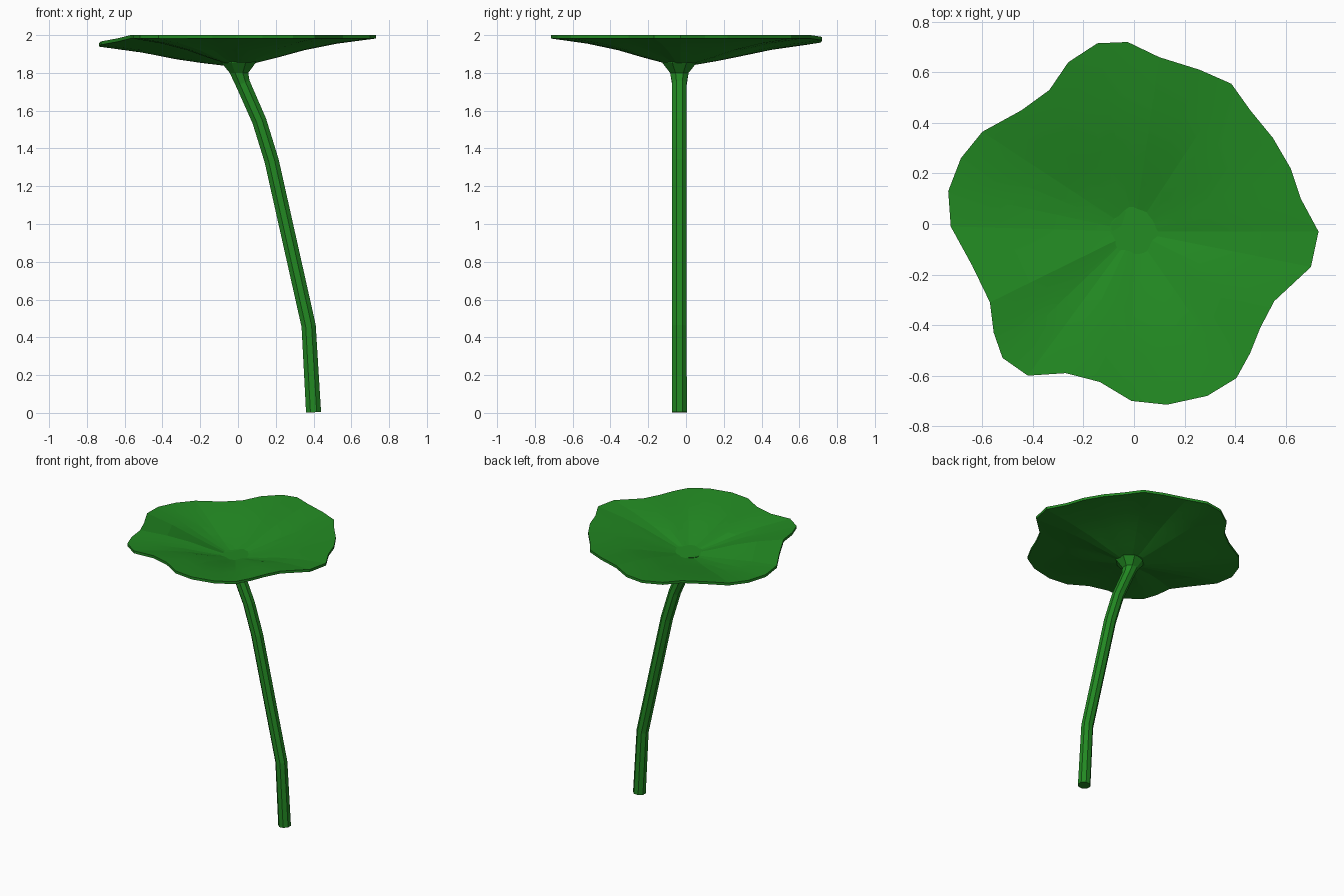
import bpy
import bmesh
import math
from mathutils import Vector

default_cube = bpy.data.objects.get("Cube")
if default_cube:
    bpy.data.objects.remove(default_cube, do_unlink=True)


def make_material(name, colour):
    material = bpy.data.materials.new(name)
    material.use_nodes = True
    material.diffuse_color = colour
    material.node_tree.nodes["Principled BSDF"].inputs["Base Color"].default_value = colour
    return material


def bridge(bm, lower, upper):
    """Join two vertex rings of equal length with quads."""
    count = len(lower)
    for i in range(count):
        j = (i + 1) % count
        bm.faces.new((lower[i], lower[j], upper[j], upper[i]))


def finish(bm, name, material):
    bmesh.ops.recalc_face_normals(bm, faces=bm.faces[:])
    mesh = bpy.data.meshes.new(name)
    bm.to_mesh(mesh)
    bm.free()
    mesh.materials.append(material)
    obj = bpy.data.objects.new(name, mesh)
    bpy.context.collection.objects.link(obj)
    return obj


green = make_material("leaf green", (0.016, 0.25, 0.016, 1))
CENTRE = Vector((0, -0.03))

# Wavy leaf outline, counter-clockwise from the left tip
OUTLINE = [
    (.73, -.03), (.66, .1), (.62, .22), (.55, .34), (.46, .45), (.385, .555),
    (.26, .61), (.1, .66), (-.025, .72), (-.145, .715), (-.26, .64),
    (-.335, .53), (-.445, .45), (-.6, .365), (-.685, .26), (-.735, .13),
    (-.725, -.01), (-.64, -.165), (-.57, -.31), (-.555, -.43), (-.52, -.53),
    (-.42, -.6), (-.27, -.59), (-.135, -.625), (-.01, -.7), (.13, -.715),
    (.29, -.68), (.405, -.61), (.46, -.51), (.5, -.41), (.555, -.305), (.7, -.17),
]

# Shallow bowl: fraction of the way to the rim, underside height
BOWL = [(.13, 1.853), (.28, 1.88), (.48, 1.92), (.72, 1.955), (1, 1.982)]
THICKNESS = 0.018


def droop(offset, fraction):
    """Lower the back right part of the rim."""
    angle = math.atan2(offset.y, offset.x) - math.radians(145)
    angle = (angle + math.pi) % math.tau - math.pi
    if abs(angle) > math.pi / 3:
        return 0
    return 0.052 * math.cos(1.5 * angle) * min(1, 2 * fraction)


def leaf_rings(bm, lift):
    rings = []
    for fraction, height in BOWL:
        ring = []
        for point in OUTLINE:
            offset = Vector(point) - CENTRE
            flat = CENTRE + offset * fraction
            ring.append(bm.verts.new((flat.x, flat.y, height + lift - droop(offset, fraction))))
        rings.append(ring)
    for inner, outer in zip(rings, rings[1:]):
        bridge(bm, inner, outer)
    bm.faces.new(rings[0])
    return rings


# Leaf: underside and top surface joined by a thin rim
bm = bmesh.new()
under = leaf_rings(bm, 0)
top = leaf_rings(bm, THICKNESS)
bridge(bm, under[-1], top[-1])
leaf = finish(bm, "leaf", green)

# Stem: bent eight-sided tube that flares into the leaf (x, z, radius)
PATH = [
    (.4, .003, .043), (.374, .46, .041), (.178, 1.335, .041), (.113, 1.545, .041),
    (.025, 1.745, .042), (.005, 1.8, .053), (.003, 1.852, .097), (.003, 1.862, .1),
]
SIDES = 8
bm = bmesh.new()
rings = []
for i, (x, z, radius) in enumerate(PATH):
    before = PATH[max(i - 1, 0)]
    after = PATH[min(i + 1, len(PATH) - 1)]
    tangent = Vector((after[0] - before[0], 0, after[1] - before[1])).normalized()
    if i >= len(PATH) - 3:
        tangent = Vector((0, 0, 1))
    across = Vector((tangent.z, 0, -tangent.x))
    ring = []
    for k in range(SIDES):
        angle = math.tau * (k + 0.5) / SIDES
        centre = Vector((x, CENTRE.y - 0.005, z))
        side = across * math.cos(angle) + Vector((0, math.sin(angle), 0))
        ring.append(bm.verts.new(centre + side * radius))
    rings.append(ring)
for lower, upper in zip(rings, rings[1:]):
    bridge(bm, lower, upper)
bm.faces.new(rings[0])
bm.faces.new(rings[-1])
stem = finish(bm, "stem", green)

# Soft shading over the leaf, flat faces on the stem
bpy.ops.object.select_all(action="DESELECT")
leaf.select_set(True)
bpy.context.view_layer.objects.active = leaf
bpy.ops.object.shade_smooth_by_angle(angle=math.radians(5))
